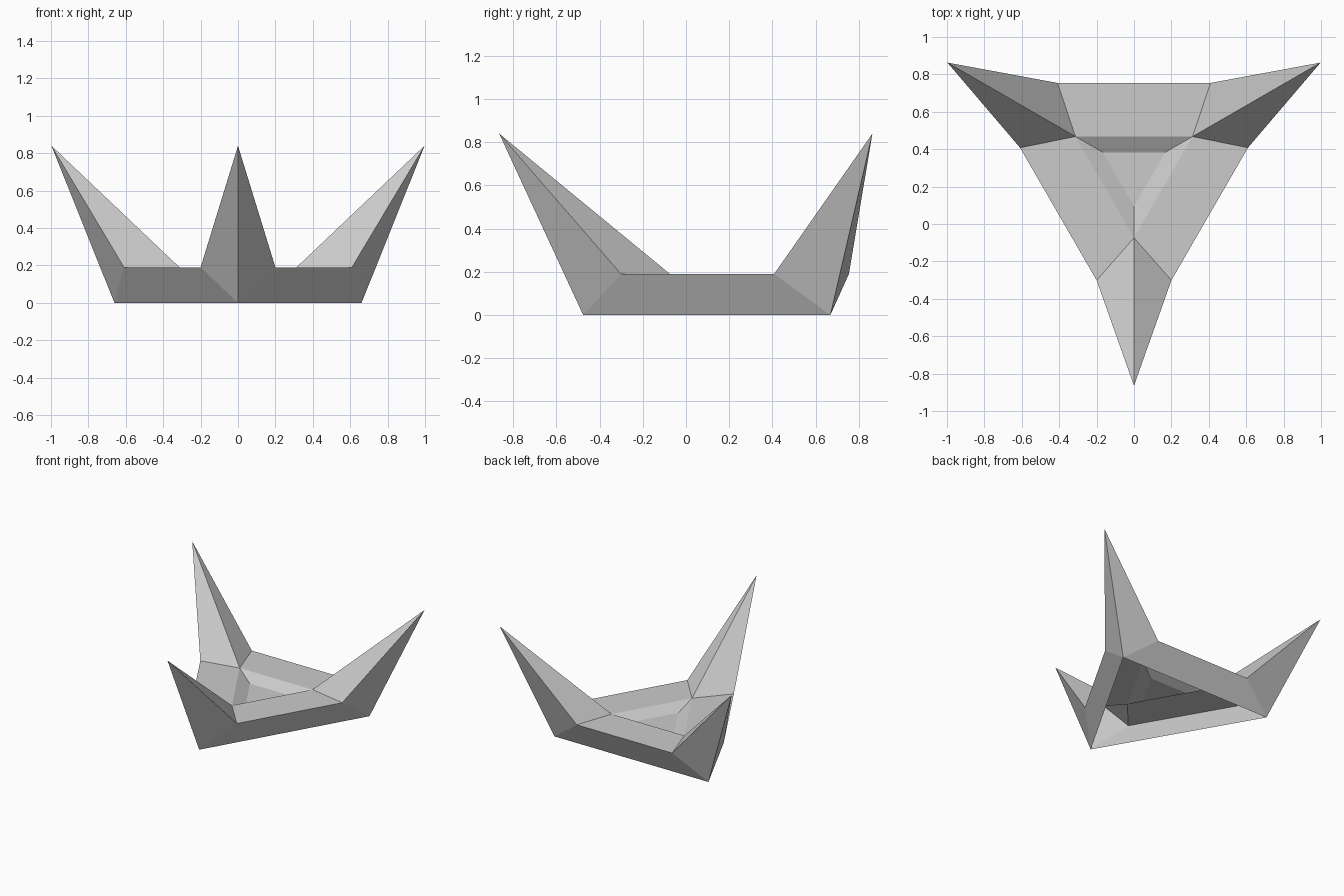
import bpy
import bmesh
from math import radians
from mathutils import Matrix, Vector

cube = bpy.data.objects.get("Cube")
if cube:
    bpy.data.objects.remove(cube, do_unlink=True)

# Single plain grey
grey = bpy.data.materials.new("plain_grey")
grey.use_nodes = True
COLOUR = (0.6, 0.6, 0.6, 1)
grey.diffuse_color = COLOUR
grey.node_tree.nodes["Principled BSDF"].inputs["Base Color"].default_value = COLOUR

# Key points of the front corner, relative to the centre of the triangle
CENTRE = Vector((0, 0.287, 0))
POINTS = {
    "corner": (0, -0.763, 0),
    "tip": (0, -1.152, 0.84),
    "left": (0.2, -0.588, 0.19),
    "right": (-0.2, -0.588, 0.19),
    "inner": (0, -0.361, 0.19),
    "floor": (0, -0.192, 0.14),
}


def point(name, k):
    """Key point turned to the k-th corner of the triangle."""
    return CENTRE + Matrix.Rotation(radians(120 * k), 3, "Z") @ Vector(POINTS[name])


def build(name, faces):
    bm = bmesh.new()
    for face in faces:
        bm.faces.new([bm.verts.new(point(p, k)) for p, k in face])
    bmesh.ops.remove_doubles(bm, verts=bm.verts, dist=0.0001)
    mesh = bpy.data.meshes.new(name)
    bm.to_mesh(mesh)
    bm.free()
    mesh.materials.append(grey)
    bpy.context.collection.objects.link(bpy.data.objects.new(name, mesh))


# Hollow spikes, open underneath
for k, name in enumerate(("front_spike", "back_left_spike", "back_right_spike")):
    ring = ["corner", "left", "inner", "right"]
    build(name, [[(a, k), (b, k), ("tip", k)]
                 for a, b in zip(ring, ring[1:] + ring[:1])])

# Sloping outer wall and flat top of each side
for k, name in enumerate(("left_side", "back_side", "right_side")):
    n = k + 1
    build(name, [
        [("corner", k), ("corner", n), ("right", n), ("left", k)],
        [("left", k), ("right", n), ("inner", n), ("inner", k)],
    ])

# Shallow sunken basin in the middle
basin = [[("inner", k), ("inner", k + 1), ("floor", k + 1), ("floor", k)] for k in range(3)]
build("basin", basin + [[("floor", k) for k in range(3)]])
